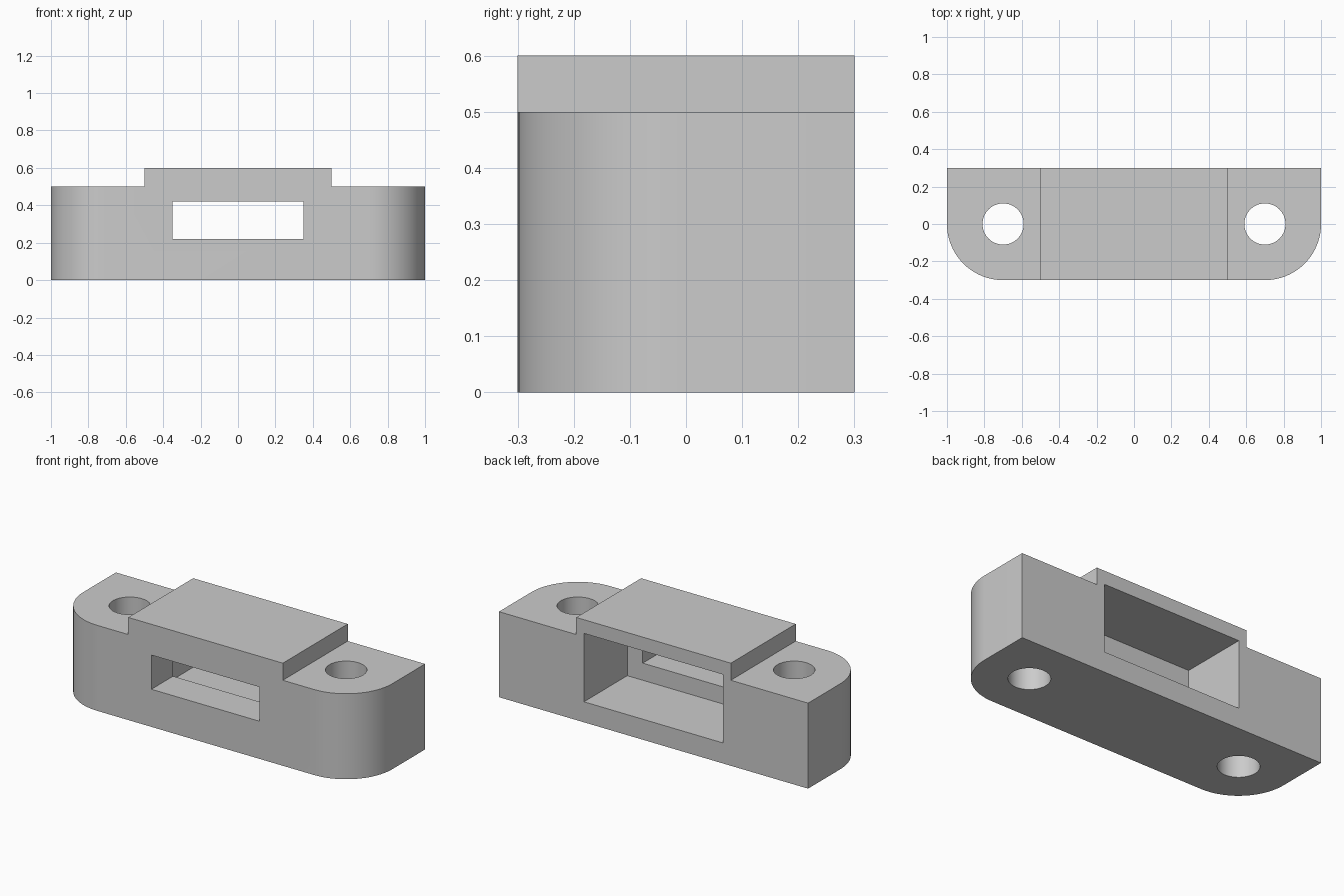
import bpy
import bmesh
from mathutils import Vector

if "Cube" in bpy.data.objects:
    bpy.data.objects.remove(bpy.data.objects["Cube"], do_unlink=True)

HALF_DEPTH = 0.3

grey = bpy.data.materials.new("light_grey")
grey.use_nodes = True
grey.diffuse_color = (0.6, 0.6, 0.6, 1)
grey.node_tree.nodes["Principled BSDF"].inputs["Base Color"].default_value = (0.6, 0.6, 0.6, 1)


def make_object(name, bm):
    bmesh.ops.recalc_face_normals(bm, faces=bm.faces)
    mesh = bpy.data.meshes.new(name)
    bm.to_mesh(mesh)
    bm.free()
    mesh.materials.append(grey)
    obj = bpy.data.objects.new(name, mesh)
    bpy.context.collection.objects.link(obj)
    return obj


def box_cutter(name, low, high):
    low, high = Vector(low), Vector(high)
    bm = bmesh.new()
    bmesh.ops.create_cube(bm, size=1)
    bmesh.ops.scale(bm, vec=high - low, verts=bm.verts)
    bmesh.ops.translate(bm, vec=(low + high) / 2, verts=bm.verts)
    return make_object(name, bm)


def hole_cutter(name, x):
    bm = bmesh.new()
    bmesh.ops.create_cone(bm, cap_ends=True, segments=64, radius1=0.11, radius2=0.11, depth=2)
    bmesh.ops.translate(bm, vec=(x, 0, 0.3), verts=bm.verts)
    return make_object(name, bm)


# Body: stepped front profile pushed to the back
half = [(0.5, 0.6), (0.5, 0.5), (1, 0.5), (1, 0)]
profile = half + [(-x, z) for x, z in reversed(half)]
bm = bmesh.new()
front = bm.faces.new([bm.verts.new((x, -HALF_DEPTH, z)) for x, z in profile])
extruded = bmesh.ops.extrude_face_region(bm, geom=[front], use_keep_orig=True)
new_verts = [v for v in extruded["geom"] if isinstance(v, bmesh.types.BMVert)]
bmesh.ops.translate(bm, vec=(0, 2 * HALF_DEPTH, 0), verts=new_verts)
bmesh.ops.recalc_face_normals(bm, faces=bm.faces)

# Rounded upright front corners at the two ends
corners = []
for edge in bm.edges:
    a, b = (v.co for v in edge.verts)
    if abs(a.x) > 0.99 and abs(a.x - b.x) < 0.01 and max(a.y, b.y) < 0:
        corners.append(edge)
bmesh.ops.bevel(bm, geom=corners, offset=0.3, segments=20, profile=0.5, affect="EDGES")
body = make_object("bracket_body", bm)

# Back pocket, front slot and the two screw holes
cutters = [
    box_cutter("pocket_cutter", (-0.45, -0.1, 0.12), (0.45, 0.5, 0.52)),
    box_cutter("slot_cutter", (-0.35, -0.5, 0.22), (0.35, 0.1, 0.42)),
    hole_cutter("left_hole_cutter", 0.7),
    hole_cutter("right_hole_cutter", -0.7),
]
bpy.ops.object.select_all(action="DESELECT")
bpy.context.view_layer.objects.active = body
body.select_set(True)
for cutter in cutters:
    cutter.hide_render = True
    cut = body.modifiers.new(cutter.name, "BOOLEAN")
    cut.operation = "DIFFERENCE"
    cut.solver = "EXACT"
    cut.object = cutter
    bpy.ops.object.modifier_apply(modifier=cut.name)
    bpy.data.objects.remove(cutter, do_unlink=True)

bpy.ops.object.shade_smooth_by_angle(angle=0.5)
